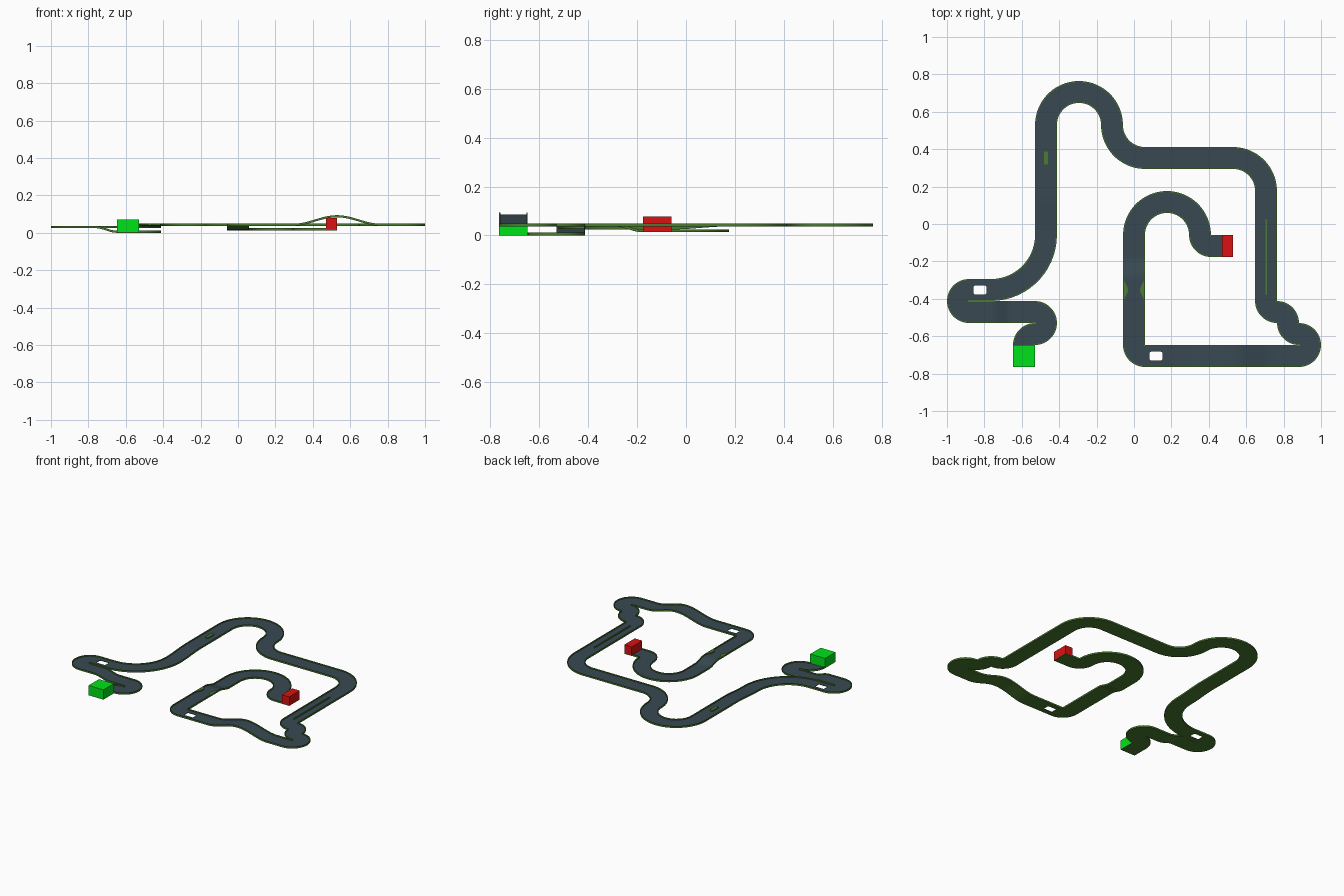
import bpy, bmesh
from math import sin, cos, pi, radians
from mathutils import Vector

if "Cube" in bpy.data.objects:
    bpy.data.objects.remove(bpy.data.objects["Cube"])

U = 2 / 17                      # one course tile
W = U / 2 - 0.0003              # half width of the lane
WI = W - 0.0055                 # inside face of the border
FLOOR, RIM = 0.004, 0.0115      # heights above the underside
LOW, MID, HIGH, END = 0.0, 0.025, 0.037, 0.0135


def material(name, rgb):
    m = bpy.data.materials.new(name)
    m.diffuse_color = (*rgb, 1)
    m.use_nodes = True
    m.node_tree.nodes["Principled BSDF"].inputs["Base Color"].default_value = m.diffuse_color
    return m


GREEN = material("border_green", (0.07, 0.20, 0.03))
SLATE = material("lane_slate", (0.04, 0.066, 0.085))
START = material("start_green", (0.0, 0.76, 0.01))
FINISH = material("finish_red", (0.70, 0.006, 0.006))


def finish(name, bm, *mats):
    bmesh.ops.recalc_face_normals(bm, faces=bm.faces)
    me = bpy.data.meshes.new(name)
    bm.to_mesh(me)
    bm.free()
    for m in mats:
        me.materials.append(m)
    ob = bpy.data.objects.new(name, me)
    bpy.context.collection.objects.link(ob)
    return ob


def box(name, lo, hi, mat):
    bm = bmesh.new()
    bmesh.ops.create_cube(bm, size=1)
    for v in bm.verts:
        v.co = [(a + b) / 2 + c * (b - a) for a, b, c in zip(lo, hi, v.co)]
    return finish(name, bm, mat)


def prism(name, outline, z0, z1, mat):
    bm = bmesh.new()
    f = bm.faces.new([bm.verts.new((x, y, z0)) for x, y in outline])
    top = bmesh.ops.extrude_face_region(bm, geom=[f])["geom"]
    for v in top:
        if isinstance(v, bmesh.types.BMVert):
            v.co.z = z1
    return finish(name, bm, mat)


def pill(cx, cy, hx, hy, r):
    # rounded rectangle outline
    pts = []
    for q, (sx, sy) in enumerate([(1, 1), (-1, 1), (-1, -1), (1, -1)]):
        for k in range(7):
            a = (q + k / 6.0) * pi / 2
            pts.append((cx + sx * (hx - r) + r * cos(a), cy + sy * (hy - r) + r * sin(a)))
    return pts


SECTION = [(-W, 0), (W, 0), (W, RIM), (WI, RIM), (WI, FLOOR), (-WI, FLOOR), (-WI, RIM), (-W, RIM)]


def lane(name, stations, capped=False):
    # channel section swept through (point, left direction, height)
    bm = bmesh.new()
    rings = [[bm.verts.new((p.x + n.x * s, p.y + n.y * s, z + h)) for s, h in SECTION]
             for p, n, z in stations]
    for a, b in zip(rings, rings[1:]):
        for i in range(8):
            j = (i + 1) % 8
            bm.faces.new((a[i], a[j], b[j], b[i])).material_index = int(i == 4)
    if capped:
        bm.faces.new(rings[0])
        bm.faces.new(rings[-1])
    return finish(name, bm, GREEN, SLATE)


def smoothstep(a, b, z0, z1):
    def z(t):
        k = min(max((t - a) / (b - a), 0), 1)
        return z0 + (z1 - z0) * (1 - cos(pi * k)) / 2
    return z


def hump(t):
    return HIGH + (0.0455 * (1 - cos(2 * pi * (t - 1) / 4)) / 2 if 1 < t < 5 else 0)


# Course: bends (radius in tiles, turn in degrees, left positive), straights (tiles, height)
COURSE = [
    ("bend", .5, -90, LOW), ("bend", .5, 180, LOW),
    ("straight", 3, smoothstep(1, 2, LOW, MID)),
    ("bend", .5, -180, MID), ("hole", 1, MID), ("bend", 2.5, 90, MID),
    ("straight", 5, smoothstep(0, 2, MID, HIGH)),
    ("bend", 1.5, -180, HIGH), ("bend", 1.5, 90, HIGH), ("straight", 4, HIGH),
    ("bend", 1.5, -90, HIGH), ("straight", 5, HIGH),
    ("bend", .5, 90, HIGH), ("bend", .5, -90, HIGH), ("bend", .5, 90, HIGH), ("bend", .5, -180, HIGH),
    ("straight", 6, hump), ("hole", 1, HIGH), ("bend", .5, -90, HIGH),
    ("straight", 5, smoothstep(3, 4, HIGH, END)),
    ("bend", 1.5, -180, END), ("bend", .5, 90, END), ("straight", .5, END),
]

pos, head = Vector((-1 + 3.5 * U, -5.5 * U)), pi / 2
lanes = []
for num, seg in enumerate(COURSE):
    st = []
    if seg[0] == "bend":
        r, turn, z = seg[1] * U, radians(seg[2]), seg[3]
        sgn = 1 if turn > 0 else -1
        c = pos + Vector((-sin(head), cos(head))) * r * sgn
        steps = abs(seg[2]) // 6
        for k in range(steps + 1):
            a = head + turn * k / steps
            n = Vector((-sin(a), cos(a)))
            st.append((c - n * r * sgn, n, z))
        head += turn
        pos = st[-1][0]
    else:
        d = Vector((cos(head), sin(head)))
        n = Vector((-d.y, d.x))
        steps = int(seg[1] * 12) if callable(seg[2]) else 1
        for k in range(steps + 1):
            t = seg[1] * k / steps
            st.append((pos + d * t * U, n, seg[2](t) if callable(seg[2]) else seg[2]))
        mid = pos + d * seg[1] * U / 2
        pos = st[-1][0]
    ob = lane(f"lane_{seg[0]}_{num}", st, seg[0] == "hole")
    if seg[0] == "hole":
        # rounded opening through the floor
        cut = prism("hole_cutter", pill(mid.x, mid.y, 0.035, 0.023, 0.008), -0.1, 0.2, GREEN)
        cut.hide_render = True
        mod = ob.modifiers.new("opening", "BOOLEAN")
        mod.object, mod.operation, mod.solver = cut, "DIFFERENCE", "EXACT"
        bpy.context.view_layer.objects.active = ob
        bpy.ops.object.modifier_apply(modifier=mod.name)
        bpy.data.objects.remove(cut)
    else:
        lanes.append(ob)

bpy.ops.object.select_all(action="DESELECT")
for ob in lanes:
    ob.select_set(True)
bpy.context.view_layer.objects.active = lanes[0]
bpy.ops.object.shade_smooth_by_angle(angle=radians(30))

# Obstacles on the lane
prism("long_divider", pill(6 * U, -1.5 * U, 0.004, 0.203, 0.0039), HIGH + 0.002, HIGH + RIM, GREEN)
prism("short_island", pill(-4 * U, 3 * U, 0.011, 0.036, 0.007), HIGH + 0.002, HIGH + RIM, GREEN)
for side, label in ((-1, "left"), (1, "right")):
    arc = [(side * (WI + 0.002), -3.5 * U), (side * (WI + 0.002), -2.5 * U)]
    arc += [(side * (WI - 0.021 * (1 - cos(2 * pi * k / 20)) / 2), (-2.5 - k / 20) * U) for k in range(21)]
    prism(f"pinch_{label}", arc, HIGH + 0.002, HIGH + RIM - 0.0003, GREEN)

# Start and finish blocks on their floor plates
x0, y0 = -1 + 3 * U, -6.5 * U
box("start_plate", (x0, y0, 0), (x0 + U, y0 + U, 0.003), GREEN)
box("start_block", (x0, y0, 0.003), (x0 + U, y0 + U, 0.07), START)
box("finish_plate", (4 * U, -1.5 * U, END), (4.5 * U, -.5 * U, END + 0.003), GREEN)
box("finish_block", (4 * U, -1.5 * U, END + 0.003), (4.5 * U, -.5 * U, 0.078), FINISH)
